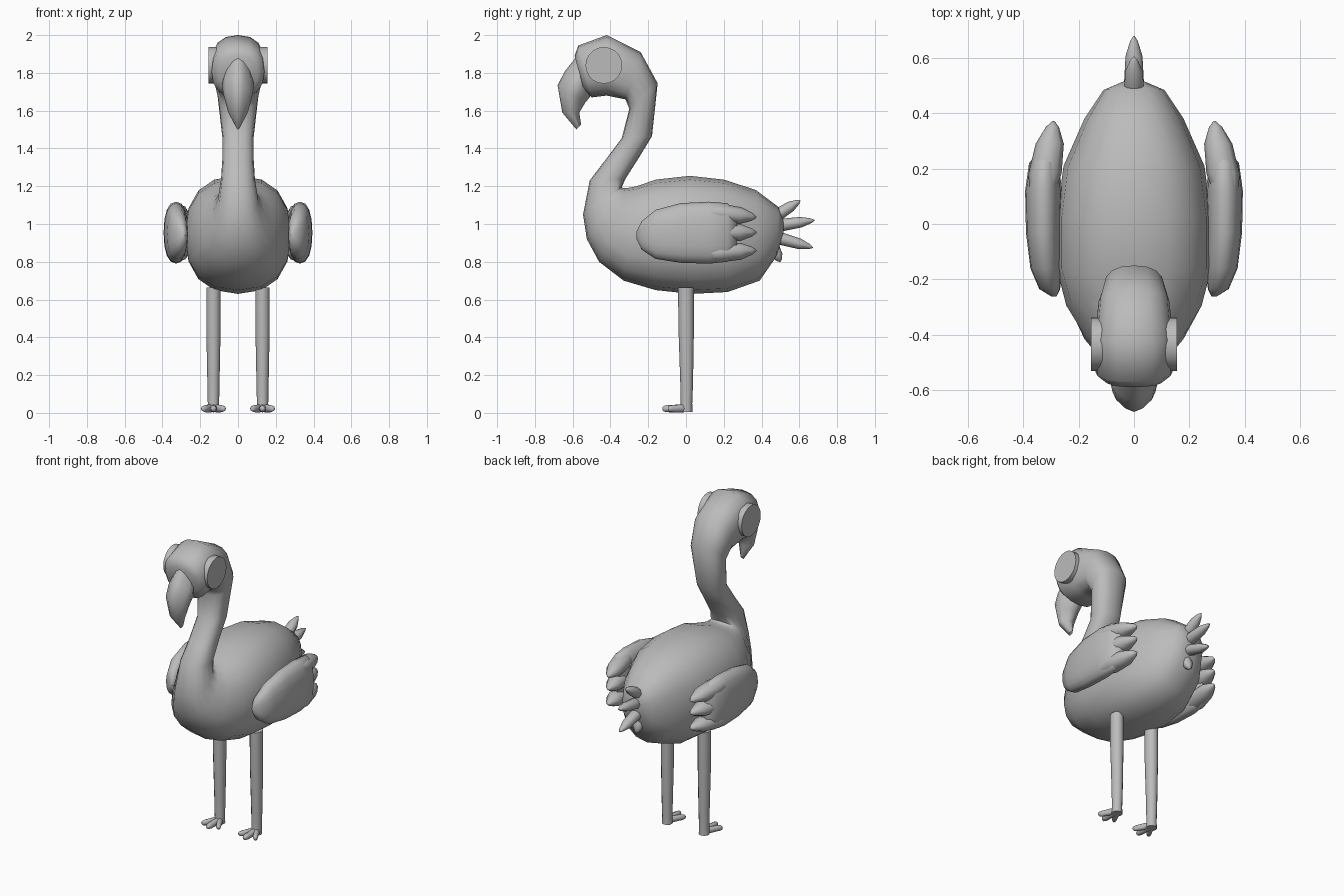
import bpy
import bmesh
from math import cos, sin, pi, radians
from mathutils import Vector

cube = bpy.data.objects.get("Cube")
if cube:
    bpy.data.objects.remove(cube, do_unlink=True)

grey = bpy.data.materials.new("plain grey")
grey.use_nodes = True
colour = (0.5, 0.5, 0.5, 1)
grey.diffuse_color = colour
grey.node_tree.nodes["Principled BSDF"].inputs["Base Color"].default_value = colour


def finish(name, bm, angle=60):
    bmesh.ops.recalc_face_normals(bm, faces=bm.faces)
    mesh = bpy.data.meshes.new(name)
    bm.to_mesh(mesh)
    bm.free()
    mesh.materials.append(grey)
    obj = bpy.data.objects.new(name, mesh)
    bpy.context.collection.objects.link(obj)
    bpy.ops.object.select_all(action='DESELECT')
    obj.select_set(True)
    bpy.context.view_layer.objects.active = obj
    bpy.ops.object.shade_smooth_by_angle(angle=radians(angle))
    return obj


def loft(name, stations, sides=16, power=2.0, cx=0.0, angle=60):
    """Skin rings; each is (y, z, y, z, half width[, x centre]) across the side outline."""
    bm = bmesh.new()
    rings = []
    for y0, z0, y1, z1, w, *x in stations:
        mid = Vector((x[0] if x else cx, (y0 + y1) / 2, (z0 + z1) / 2))
        half = Vector((0, (y1 - y0) / 2, (z1 - z0) / 2))
        ring = []
        for i in range(sides):
            a = 2 * pi * i / sides
            c, s = cos(a), sin(a)
            u = abs(c) ** (2 / power) * (1 if c > 0 else -1)
            v = abs(s) ** (2 / power) * (1 if s > 0 else -1)
            ring.append(bm.verts.new(mid + half * u + Vector((w * v, 0, 0))))
        rings.append(ring)
    for a, b in zip(rings, rings[1:]):
        for i in range(sides):
            j = (i + 1) % sides
            bm.faces.new((a[i], a[j], b[j], b[i]))
    bm.faces.new(rings[0])
    bm.faces.new(rings[-1])
    return finish(name, bm, angle)


def spindle(name, start, end, r, w, profile=((0, .7), (.3, 1), (.7, .85), (.92, .4), (1, .08))):
    """Pointed feather or toe running between two points."""
    start, end = Vector(start), Vector(end)
    d = (end - start).normalized()
    n = Vector((0, -d.z, d.y)).normalized() * r
    stations = []
    for t, k in profile:
        p = start.lerp(end, t)
        stations.append((p.y - n.y * k, p.z - n.z * k, p.y + n.y * k, p.z + n.z * k, w * k, p.x))
    return loft(name, stations, sides=8)


# Body, neck and head in one skin, from the tail to the face
loft("body_neck_head", [
    (.515, .95, .515, 1.02, .04),
    (.48, .83, .49, 1.09, .11),
    (.39, .70, .37, 1.18, .18),
    (.22, .64, .20, 1.235, .255),
    (.03, .63, .02, 1.255, .28),
    (-.16, .65, -.16, 1.235, .28),
    (-.33, .70, -.26, 1.2, .245),
    (-.46, .80, -.31, 1.19, .19),
    (-.525, .92, -.335, 1.19, .14),
    (-.545, 1.05, -.34, 1.195, .108),
    (-.51, 1.23, -.32, 1.24, .09),
    (-.43, 1.335, -.25, 1.35, .083),
    (-.34, 1.455, -.18, 1.465, .083),
    (-.30, 1.61, -.15, 1.745, .108),
    (-.32, 1.66, -.24, 1.91, .128),
    (-.42, 1.68, -.42, 2.0, .143),
    (-.50, 1.67, -.57, 1.945, .14),
    (-.54, 1.71, -.59, 1.89, .105),
], power=2.4)

# Hooked beak with a ridge along the front
loft("beak", [
    (-.585, 1.88, -.50, 1.71, .07),
    (-.64, 1.81, -.51, 1.67, .085),
    (-.68, 1.735, -.535, 1.64, .078),
    (-.655, 1.59, -.565, 1.59, .052),
    (-.58, 1.50, -.555, 1.525, .01),
], sides=12, power=1.5)

for side, sx in (("left", 1), ("right", -1)):
    # Flat round eye
    bm = bmesh.new()
    bmesh.ops.create_cone(bm, cap_ends=True, segments=20, radius1=.097, radius2=.097, depth=.06)
    for v in bm.verts:
        v.co = Vector((sx * (.125 + v.co.z), -.435 + v.co.x, 1.84 + v.co.y))
    finish(side + "_eye", bm, 30)

    # Wing pad, then its three feather tips
    loft(side + "_wing", [
        (-.262, .92, -.262, .96, .01, sx * .29),
        (-.235, .865, -.235, 1.015, .038, sx * .305),
        (-.16, .815, -.16, 1.075, .055, sx * .32),
        (-.03, .795, -.03, 1.11, .063, sx * .328),
        (.12, .79, .12, 1.118, .066, sx * .328),
        (.22, .80, .22, 1.11, .055, sx * .325),
        (.27, .85, .27, 1.06, .025, sx * .315),
    ], power=2.3)
    for name, z0, z1 in (("upper", 1.065, 1.035), ("middle", .955, .955), ("lower", .845, .86)):
        spindle(f"{side}_{name}_wing_feather", (sx * .335, .1, z0), (sx * .292, .372, z1), .052, .06)

    # Leg, tapering towards the ankle
    loft(side + "_leg", [
        (-.042, .665, .042, .665, .038),
        (-.04, .45, .042, .45, .038),
        (-.03, .15, .037, .15, .032),
        (-.028, .05, .033, .05, .03),
        (-.03, .005, .034, .005, .032),
    ], sides=12, cx=sx * .13)

    # Three spread toes
    for name, dx, y in (("inner", -.055, -.095), ("middle", 0, -.125), ("outer", .055, -.095)):
        spindle(f"{side}_{name}_toe", (sx * .13, .01, .024), (sx * (.13 + dx), y, .022), .021, .02,
                ((0, .9), (.3, 1), (.8, .9), (.95, .7), (1, .4)))

# Fan of tail feathers
for name, start, end in (
        ("top", (0, .44, 1.02), (0, .605, 1.125)),
        ("upper", (0, .44, .985), (0, .68, 1.02)),
        ("lower", (0, .44, .94), (0, .672, .875)),
        ("bottom", (0, .45, .90), (0, .50, .80))):
    spindle(name + "_tail_feather", start, end, .033, .036)
